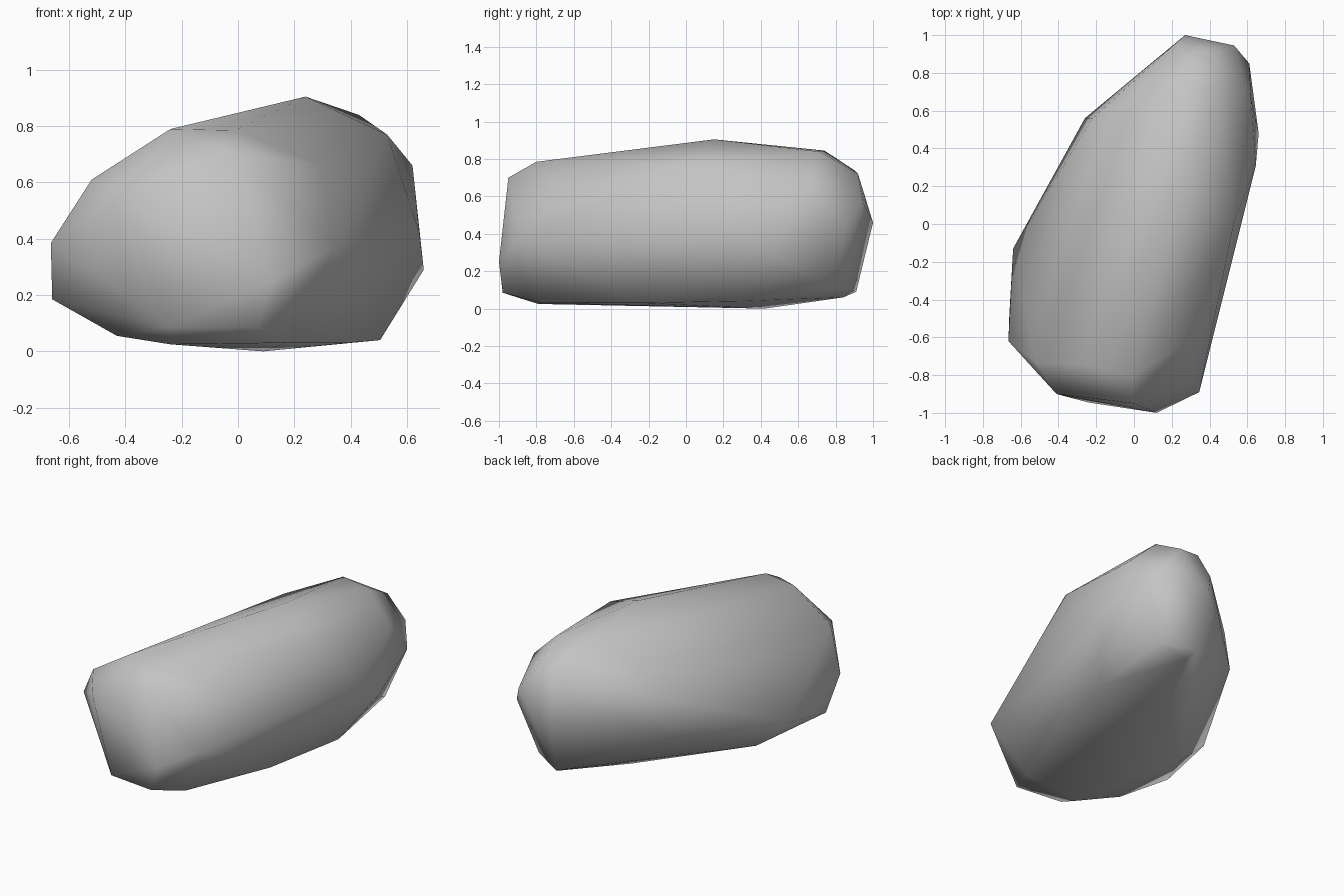
import bpy
import bmesh
from mathutils import Vector

# Remove the default cube
default_cube = bpy.data.objects.get("Cube")
if default_cube:
    bpy.data.objects.remove(default_cube, do_unlink=True)


def make_material(name, grey):
    """One flat, matte grey material."""
    material = bpy.data.materials.new(name)
    material.use_nodes = True
    colour = (grey, grey, grey, 1)
    material.diffuse_color = colour
    shader = material.node_tree.nodes["Principled BSDF"]
    shader.inputs["Base Color"].default_value = colour
    shader.inputs["Roughness"].default_value = 0.9
    return material


def make_hull(name, corner_groups, material):
    """Wrap a smooth-shaded convex skin around groups of corner points."""
    bm = bmesh.new()
    for group in corner_groups:
        for corner in group:
            bm.verts.new(Vector(corner))
    bmesh.ops.convex_hull(bm, input=bm.verts)
    # Drop the corners that fell inside the skin
    unused = [v for v in bm.verts if not v.link_faces]
    bmesh.ops.delete(bm, geom=unused, context="VERTS")
    bmesh.ops.recalc_face_normals(bm, faces=bm.faces)
    for face in bm.faces:
        face.smooth = True
    mesh = bpy.data.meshes.new(name)
    bm.to_mesh(mesh)
    bm.free()
    mesh.materials.append(material)
    rock = bpy.data.objects.new(name, mesh)
    bpy.context.collection.objects.link(rock)
    return rock


# Long sloping crown of the boulder
crown = [(-.24, -.75, .79), (-.01, -.8, .785), (.3, -.62, .66), (.24, .15, .905),
         (.43, .71, .84), (.23, .74, .845), (-.06, .55, .73)]

# Blunt front end
front_end = [(0, -.95, .7), (.12, -1, .25), (.07, -.98, .085),
             (-.24, -.945, .085), (-.41, -.9, .55), (.345, -.89, .37)]

# Rounded back end
back_end = [(.27, 1, .46), (.53, .945, .57), (.61, .85, .44), (.27, .9, .74),
            (.22, .955, .59), (.42, .92, .72), (.29, .91, .09), (.48, .81, .115)]

# Right flank, on the -x side
right_flank = [(-.52, -.73, .61), (-.665, -.62, .385), (-.66, -.48, .185),
               (-.64, -.13, .25), (-.26, .56, .32), (-.22, .56, .55)]

# Left flank, on the +x side
left_flank = [(.66, .48, .29), (.645, .31, .42), (.62, .66, .66),
              (.53, .01, .77)]

# Slightly bowed underside
underside = [(.09, .42, 0), (.505, .3, .04), (.3, .84, .06), (.39, -.23, .03),
             (.17, -.77, .03), (-.24, -.79, .025), (-.43, -.64, .055),
             (-.43, -.1, .055)]

stone_grey = make_material("stone grey", 0.55)
make_hull("boulder",
          [crown, front_end, back_end, right_flank, left_flank, underside],
          stone_grey)
